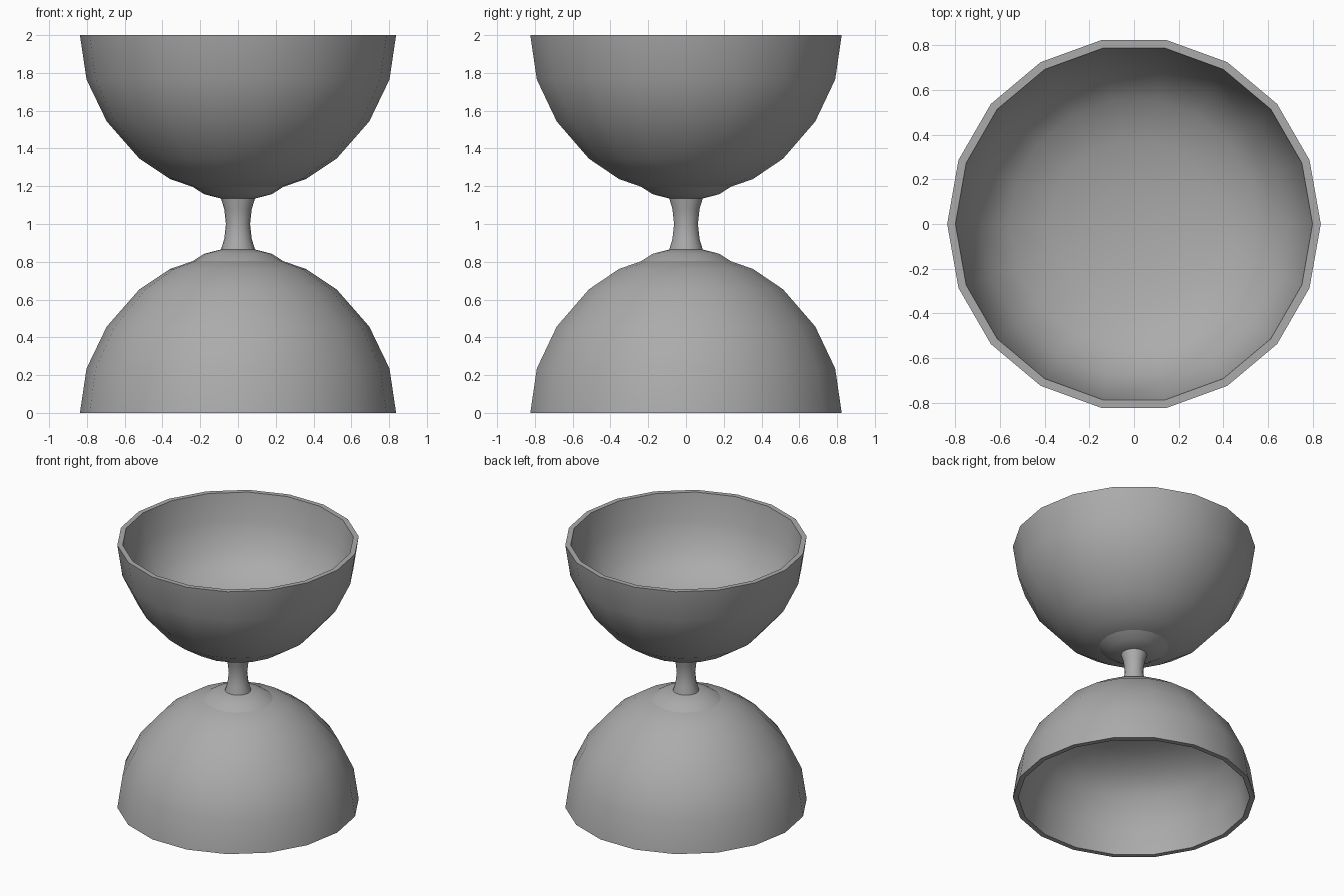
import bpy, bmesh, math
from mathutils import Matrix, Vector

if "Cube" in bpy.data.objects:
    bpy.data.objects.remove(bpy.data.objects["Cube"], do_unlink=True)

SIDES = 18

grey = bpy.data.materials.new("plain grey")
grey.use_nodes = True
colour = (0.41, 0.41, 0.41, 1)
grey.diffuse_color = colour
grey.node_tree.nodes["Principled BSDF"].inputs["Base Color"].default_value = colour


def lathe(name, profile, flip=False):
    """Revolve a (radius, height) profile around z; flip mirrors it about mid height."""
    bm = bmesh.new()
    verts = [bm.verts.new((r, 0, z)) for r, z in profile]
    edges = [bm.edges.new(pair) for pair in zip(verts, verts[1:])]
    bmesh.ops.spin(bm, geom=verts + edges, cent=(0, 0, 0), axis=(0, 0, 1),
                   angle=math.tau, steps=SIDES)
    bmesh.ops.remove_doubles(bm, verts=bm.verts, dist=0.0005)
    if flip:
        bmesh.ops.scale(bm, vec=Vector((1, 1, -1)), verts=bm.verts,
                        space=Matrix.Translation((0, 0, -1)))
    bmesh.ops.recalc_face_normals(bm, faces=bm.faces)
    mesh = bpy.data.meshes.new(name)
    bm.to_mesh(mesh)
    bm.free()
    mesh.materials.append(grey)
    obj = bpy.data.objects.new(name, mesh)
    bpy.context.collection.objects.link(obj)
    bpy.ops.object.select_all(action="DESELECT")
    obj.select_set(True)
    bpy.context.view_layer.objects.active = obj
    bpy.ops.object.shade_smooth_by_angle(angle=math.radians(35))
    return obj


# Domed cup: outer wall down from the crown to the rim, then the shallower hollow
outer = [(0, 0.83), (0.22, 0.81), (0.36, 0.762), (0.522, 0.654), (0.695, 0.457),
         (0.802, 0.235), (0.837, 0)]
hollow = [(0.80, 0), (0.77, 0.2), (0.69, 0.4), (0.56, 0.52),
          (0.38, 0.585), (0.19, 0.615), (0, 0.625)]
# Low collar where the axle meets the crown of each cup
collar = [(0, 0.865), (0.09, 0.865), (0.18, 0.842), (0.25, 0.797), (0, 0.797)]

for side, flip in (("lower", False), ("upper", True)):
    lathe(side + "_cup", outer + hollow, flip)
    lathe(side + "_collar", collar, flip)

# Waisted axle joining the cups
lathe("axle", [(0, 0.85), (0.092, 0.85), (0.09, 0.865), (0.073, 0.92), (0.064, 1.0),
               (0.073, 1.08), (0.09, 1.135), (0.092, 1.15), (0, 1.15)])
